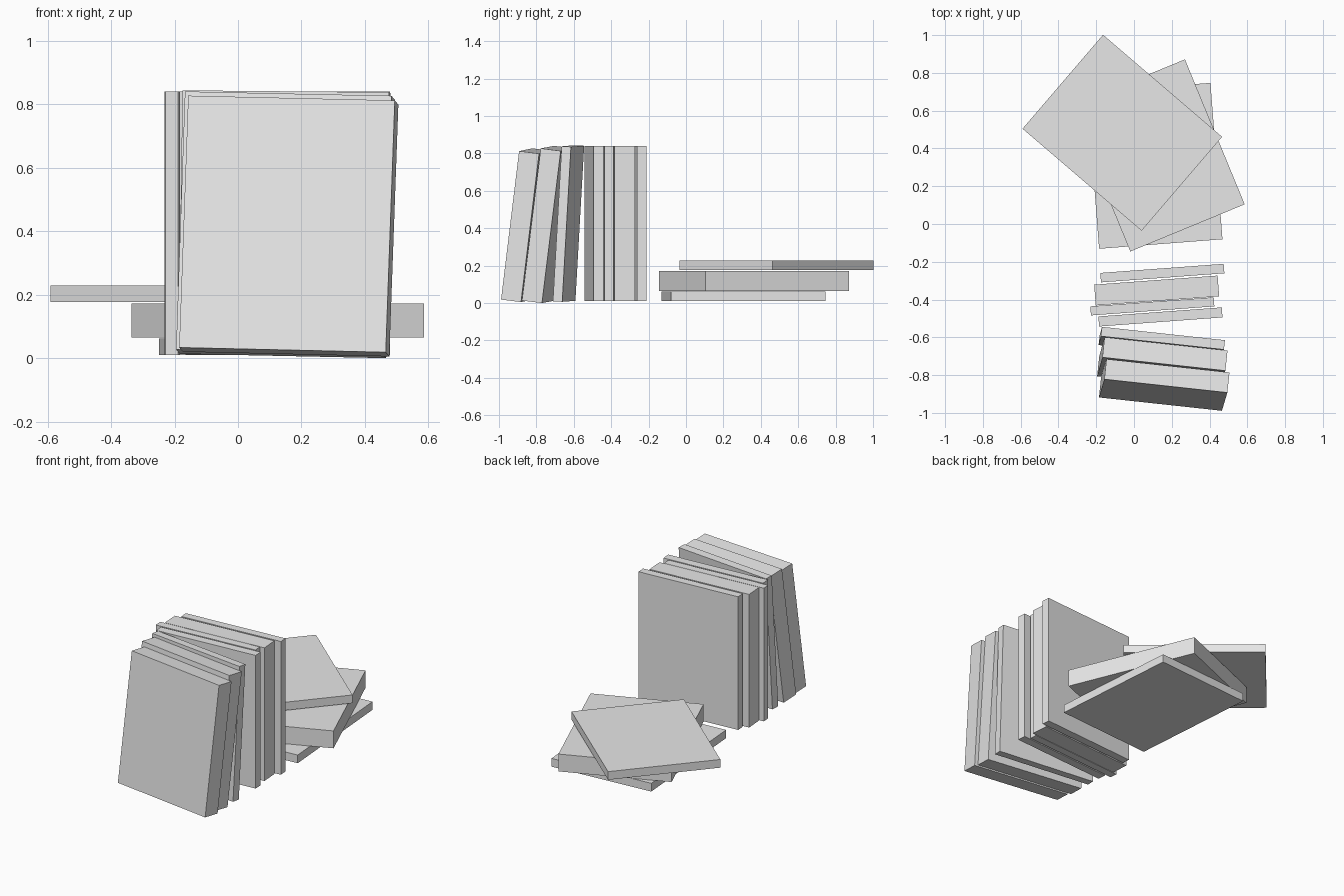
import bpy
from math import radians
from mathutils import Vector

cube = bpy.data.objects.get("Cube")
if cube:
    bpy.data.objects.remove(cube, do_unlink=True)

# One plain cover colour
grey = bpy.data.materials.new("light grey")
grey.use_nodes = True
colour = (0.8, 0.8, 0.8, 1)
grey.diffuse_color = colour
grey.node_tree.nodes["Principled BSDF"].inputs["Base Color"].default_value = colour

WIDTH, HEIGHT = 0.655, 0.83


def book(name, size, centre, angles):
    """A plain closed book: a box with its size applied, then turned in degrees."""
    bpy.ops.mesh.primitive_cube_add(size=1, location=centre)
    obj = bpy.context.object
    obj.name = obj.data.name = name
    for vert in obj.data.vertices:
        vert.co = vert.co * Vector(size)
    obj.rotation_euler = [radians(a) for a in angles]
    obj.data.materials.append(grey)


# Books lying in a fanned stack: x, y, bottom, thickness, turn
lying = {
    "bottom_lying_book": (0.11, 0.308, 0.01, 0.051, 4.4),
    "middle_lying_book": (0.125, 0.363, 0.064, 0.108, 22.4),
    "top_lying_book": (-0.062, 0.483, 0.177, 0.051, 49.4),
}
for name, (x, y, bottom, thick, turn) in lying.items():
    book(name, (WIDTH, HEIGHT, thick), (x, y, bottom + thick / 2), (0, 0, turn))

# Books standing straight: x, y, thickness
standing = {
    "back_standing_book": (0.15, -0.26, 0.05),
    "thick_standing_book": (0.12, -0.352, 0.11),
    "offset_standing_book": (0.097, -0.436, 0.048),
    "front_standing_book": (0.14, -0.492, 0.053),
}
for name, (x, y, thick) in standing.items():
    book(name, (WIDTH, thick, HEIGHT), (x, y, 0.425), (0, 0, 4.2))

# Books leaning back: centre, thickness, height, lean, roll
leaning = {
    "back_leaning_book": ((0.147, -0.628, 0.425), 0.05, 0.83, 3.3, 0.5),
    "middle_leaning_book": ((0.15, -0.738, 0.42), 0.108, 0.82, 7.2, 1.2),
    "front_leaning_book": ((0.16, -0.852, 0.416), 0.108, 0.8, 7.1, 1.3),
}
for name, (centre, thick, tall, lean, roll) in leaning.items():
    book(name, (WIDTH, thick, tall), centre, (-lean, roll, -6.2))
